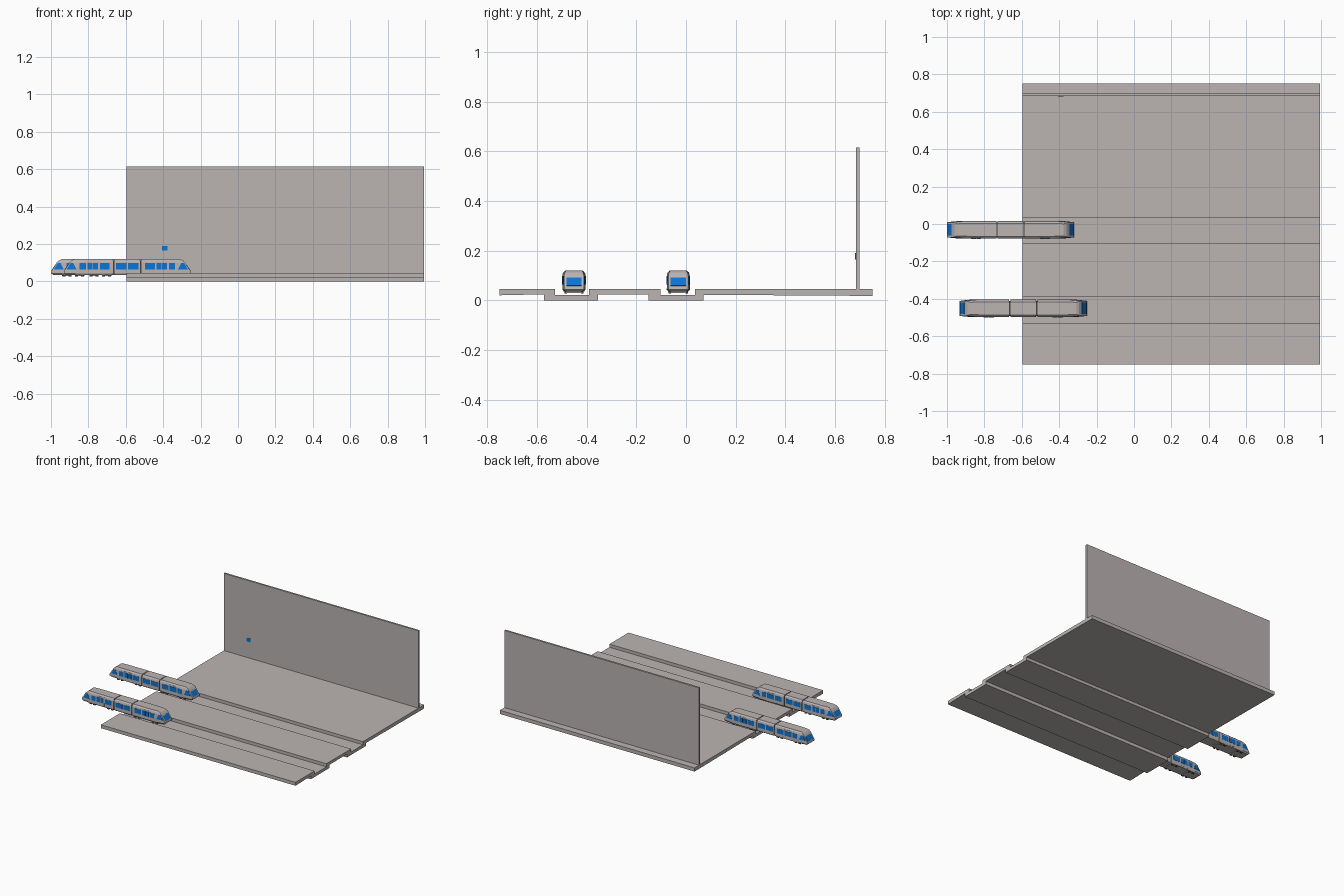
import bpy, bmesh
from mathutils import Vector

if "Cube" in bpy.data.objects:
    bpy.data.objects.remove(bpy.data.objects["Cube"])


def material(name, rgb):
    m = bpy.data.materials.new(name)
    m.diffuse_color = (*rgb, 1)
    m.use_nodes = True
    m.node_tree.nodes["Principled BSDF"].inputs["Base Color"].default_value = m.diffuse_color
    return m


GREY = material("warm_grey", (0.50, 0.455, 0.45))
BLUE = material("window_blue", (0.003, 0.175, 0.68))
DARK = material("dark_grey", (0.06, 0.055, 0.055))


def finish(name, bm, mat):
    bmesh.ops.recalc_face_normals(bm, faces=bm.faces)
    me = bpy.data.meshes.new(name)
    bm.to_mesh(me)
    bm.free()
    ob = bpy.data.objects.new(name, me)
    me.materials.append(mat)
    bpy.context.collection.objects.link(ob)
    return ob


def loft(name, rings, mat):
    """Closed solid through a list of equal-sized point rings."""
    bm = bmesh.new()
    rows = [[bm.verts.new(p) for p in r] for r in rings]
    n = len(rows[0])
    for a, b in zip(rows, rows[1:]):
        for i in range(n):
            j = (i + 1) % n
            bm.faces.new((a[i], a[j], b[j], b[i]))
    bm.faces.new(rows[0])
    bm.faces.new(rows[-1])
    return finish(name, bm, mat)


def box(name, x0, x1, y0, y1, z0, z1, mat):
    ring = lambda z: [(x0, y0, z), (x1, y0, z), (x1, y1, z), (x0, y1, z)]
    return loft(name, [ring(z0), ring(z1)], mat)


def plate(name, pts, push, mat):
    """Thin plate straddling a surface; push is half its thickness."""
    push = Vector(push)
    return loft(name, [[Vector(p) - push for p in pts],
                       [Vector(p) + push for p in pts]], mat)


# Station floor: one stepped profile with two sunken track beds
X0, X1 = -0.595, 0.995
profile = [(-.75, .045), (-.75, .020), (-.572, .024), (-.572, 0), (-.355, 0),
           (-.355, .024), (-.15, .024), (-.15, 0), (.07, 0), (.07, .022),
           (.68, .018), (.75, .018), (.75, .045), (.036, .045), (.036, .022),
           (-.102, .022), (-.102, .045), (-.39, .045), (-.39, .022),
           (-.528, .022), (-.528, .045)]
loft("station_floor", [[(x, y, z) for y, z in profile] for x in (X0, X1)], GREY)

# Back wall with a small sign
box("back_wall", X0, X1, .684, .698, .03, .615, GREY)
box("wall_sign", -.406, -.376, .681, .686, .164, .19, BLUE)

# Train hull: height, half length, half width, nose half width
TAPER = 0.06
LEVELS = [(.035, .328, .041, .034), (.043, .340, .046, .040),
          (.057, .337, .046, .040), (.100, .309, .046, .040),
          (.112, .298, .043, .037), (.119, .284, .035, .032)]
JOINT = 0.072


def hull(z):
    for a, b in zip(LEVELS, LEVELS[1:]):
        if z <= b[0]:
            t = (z - a[0]) / (b[0] - a[0])
            return [p + t * (q - p) for p, q in zip(a, b)]
    return LEVELS[-1]


def side_y(x, z):
    _, length, w, wn = hull(z)
    t = max(0, (x - (length - TAPER)) / TAPER)
    return w + t * (wn - w)


def train(name, cx, cy):
    def side_plate(part, sx, sy, xz, half, mat):
        pts = [(cx + sx * x, cy + sy * side_y(x, z), z) for x, z in xz]
        plate(f"{name}_{part}", pts, (0, half, 0), mat)

    def rect(a, b, z0, z1):
        return [(a, z0), (b, z0), (b, z1), (a, z1)]

    # Middle car and the gaiters between cars
    m = JOINT - .003
    loft(f"{name}_middle_car",
         [[(cx - m, cy - w, z), (cx + m, cy - w, z), (cx + m, cy + w, z), (cx - m, cy + w, z)]
          for z, _, w, _ in LEVELS], GREY)

    for sx, end in ((-1, "left"), (1, "right")):
        # End car with a raked, tapered nose
        a = JOINT + .003
        rings = []
        for z, length, w, wn in LEVELS:
            half = [(a, -w), (length - TAPER, -w), (length, -wn)]
            ring = half + [(x, -y) for x, y in reversed(half)]
            rings.append([(cx + sx * x, cy + y, z) for x, y in ring])
        loft(f"{name}_{end}_car", rings, GREY)
        g = cx + sx * JOINT
        box(f"{name}_{end}_gaiter", g - .004, g + .004, cy - .04, cy + .04, .042, .113, DARK)

        # Windscreen lying on the raked nose
        pts = [(cx + sx * hull(z)[1], cy + y, z)
               for y, z in ((-.031, .058), (.031, .058), (.031, .091), (-.031, .091))]
        plate(f"{name}_{end}_windscreen", pts, (sx * .0012, 0, .0008), BLUE)

        # Bogies and wheels
        for bx in (.11, .255):
            c = cx + sx * bx
            box(f"{name}_{end}_bogie", c - .025, c + .025, cy - .03, cy + .03, .030, .037, GREY)
            for wx in (-.016, .016):
                for wy in (-.034, .034):
                    box(f"{name}_{end}_wheel", c + wx - .008, c + wx + .008,
                        cy + wy - .005, cy + wy + .005, .027, .038, DARK)

        # Side doors and windows
        for sy in (-1, 1):
            side_plate(f"{end}_door", sx, sy, rect(.152, .217, .042, .107), .0012, GREY)
            for p, q in ((.157, .183), (.186, .212)):
                side_plate(f"{end}_door_window", sx, sy, rect(p, q, .064, .098), .002, BLUE)
            for p, q in ((.005, .060), (.094, .147), (.222, .256)):
                side_plate(f"{end}_window", sx, sy, rect(p, q, .064, .098), .0012, BLUE)
            side_plate(f"{end}_nose_window", sx, sy,
                       [(.272, .064), (.324, .064), (.304, .098), (.288, .098)], .0015, BLUE)


train("rear_train", -.66, -.031)
train("front_train", -.592, -.451)
